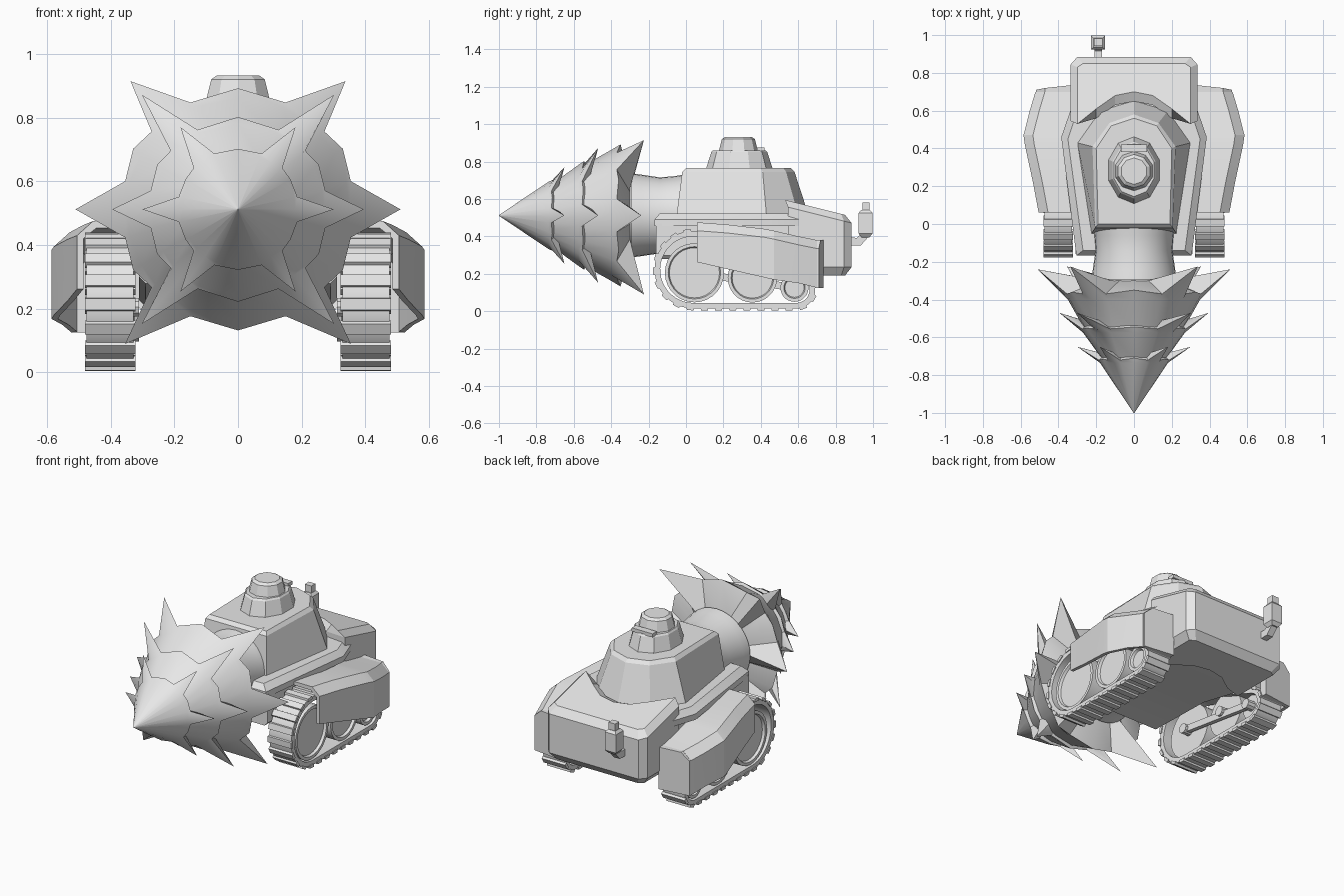
import bpy, bmesh, math
from mathutils import Vector as V

if "Cube" in bpy.data.objects:
    bpy.data.objects.remove(bpy.data.objects["Cube"])

metal = bpy.data.materials.new("plain_grey")
metal.diffuse_color = (0.8, 0.8, 0.8, 1)
metal.use_nodes = True
metal.node_tree.nodes["Principled BSDF"].inputs["Base Color"].default_value = metal.diffuse_color


def finish(name, bm, angle=28):
    bmesh.ops.recalc_face_normals(bm, faces=bm.faces)
    me = bpy.data.meshes.new(name)
    bm.to_mesh(me)
    bm.free()
    me.materials.append(metal)
    me.shade_smooth()
    me.set_sharp_from_angle(angle=math.radians(angle))
    ob = bpy.data.objects.new(name, me)
    bpy.context.collection.objects.link(ob)
    return ob


def add_loft(bm, rings, closed=False):
    rows = [[bm.verts.new(p) for p in r] for r in rings]
    n = len(rows[0])
    pairs = list(zip(rows, rows[1:])) + ([(rows[-1], rows[0])] if closed else [])
    for a, b in pairs:
        for i in range(n):
            j = (i + 1) % n
            bm.faces.new((a[i], a[j], b[j], b[i]))
    if not closed:
        bm.faces.new(rows[0])
        bm.faces.new(rows[-1])


def loft(name, rings, closed=False, angle=28):
    bm = bmesh.new()
    add_loft(bm, rings, closed)
    return finish(name, bm, angle)


def outline(half, z):
    """Mirror a half outline across x=0; z is a number or a function of y."""
    full = half + [(-x, y) for x, y in reversed(half) if x > 0]
    return [V((x, y, z(y) if callable(z) else z)) for x, y in full]


def lathe(name, profile, centre, axis, n=24, sx=1, turn=0.0, angle=28):
    rings = []
    for t, r in profile:
        ring = []
        for i in range(n):
            a = 2 * math.pi * (i + turn) / n
            u, w = r * math.cos(a), r * math.sin(a)
            ring.append(V(centre) + {'X': V((t, u, w)), 'Y': V((u, t, w)),
                                     'Z': V((u * sx, w, t))}[axis])
        rings.append(ring)
    return loft(name, rings, angle=angle)


def box(name, x0, x1, y0, y1, z0, z1):
    return loft(name, [[V((x, y, z)) for x, y in
                        ((x0, y0), (x1, y0), (x1, y1), (x0, y1))] for z in (z0, z1)])


# Drill: three nested round cones, each with a six-spiked flared rim
AXIS_Z = 0.512


def drill_stage(name, front, shoulder, quad, back):
    upper = quad + [(180 - a, r, y) for a, r, y in reversed(quad[:-1])]
    rim = upper + [(360 - a, r * (1.05 if r > .5 else 1), y)
                   for a, r, y in reversed(upper[1:-1])]

    def ring(fix=None):
        out = []
        for a, r, y in rim:
            if fix:
                y, r = fix
            c = math.radians(a)
            out.append(V((r * math.cos(c), y, AXIS_Z + r * math.sin(c))))
        return out
    loft(name, [ring(front), ring(shoulder), ring(), ring(back)], angle=35)


drill_stage("drill_tip", (-1.0, 0.002), (-.735, .18),
            [(0, .30, -.65), (12, .19, -.72), (30, .19, -.715), (43, .19, -.72),
             (55, .315, -.65), (67, .19, -.72), (90, .19, -.71)], (-.69, .15))
drill_stage("drill_middle", (-.72, .165), (-.575, .27),
            [(0, .395, -.47), (12, .28, -.555), (29, .29, -.55), (41, .28, -.555),
             (50, .47, -.47), (63, .28, -.555), (90, .29, -.545)], (-.52, .24))
drill_stage("drill_base", (-.56, .26), (-.40, .35),
            [(0, .51, -.24), (14, .365, -.37), (30, .38, -.36), (42, .365, -.37),
             (50, .525, -.225), (66, .367, -.37), (90, .38, -.35)], (-.30, .19))
lathe("drill_neck", [(-.32, .19), (-.295, .19), (-.295, .225), (-.24, .218),
                     (-.14, .203), (-.06, .21), (.06, .23)],
      (0, 0, AXIS_Z), 'Y', 32)

# Hull with a belly that drops towards the rear, and a wider deck above the tracks
loft("lower_hull", [[V((x, y, z)) for x, z in ((-.31, .47), (.31, .47), (.31, zb + .02),
                                               (.29, zb), (-.29, zb), (-.31, zb + .02))]
                    for y, zb in ((-.16, .28), (.25, .27), (.58, .2), (.76, .2))])
deck = [(.305, -.168), (.385, .46), (.33, .62), (.32, .70)]
deck_in = [(.27, -.14), (.35, .45), (.30, .60), (.29, .68)]
loft("deck", [outline(deck, .455), outline(deck, .49), outline(deck_in, .522)])

# Sloped cabin with a pointed back
cab0 = [(.225, -.05), (.30, .43), (.18, .60), (0, .655)]
cab1 = [(.205, -.02), (.22, .41), (.13, .535), (0, .58)]
cab2 = [(.19, .0), (.20, .40), (.12, .52), (0, .56)]
loft("cabin", [outline(cab0, .515), outline(cab1, .745), outline(cab2, .765)], angle=10)

# Turret, cupola and rear sight
lathe("turret", [(.755, .18), (.85, .15), (.86, .14)], (0, .285, 0), 'Z', 10, .8, .5, 15)
lathe("cupola", [(.855, .105), (.92, .088), (.932, .07)], (0, .28, 0), 'Z', 10, 1, .5, 15)
box("rear_sight", -.07, .07, .38, .42, .855, .876)

# Rear engine box, with a sloping notch round the cabin and bevelled edges
out = [(.335, .545), (.335, .845), (.30, .885)]
inn = [(.30, .53), (.30, .83), (.27, .85)]
notch = [(0, .70), (.10, .68), (.20, .61)]
notch_low = [(x, y - .05) for x, y in notch]
slope = lambda y: .59 - .25 * (y - .55)
loft("engine_box", [outline(notch_low + inn, .19), outline(notch_low + out, .235),
                    outline(notch_low + out, lambda y: slope(y) - .035),
                    outline(notch + inn, slope)], angle=15)

# Exhaust stack on the back
lathe("exhaust_body", [(.395, .03), (.415, .052), (.525, .052), (.54, .034)],
      (-.19, .96, 0), 'Z', 4, 1, .5)
box("exhaust_cap", -.212, -.168, .943, .982, .535, .582)
loft("exhaust_elbow", [[V((-.19 + dx, y + k * a, z + k * b)) for dx, k in
                        ((-.02, -1), (.02, -1), (.02, 1), (-.02, 1))]
                       for y, z, a, b in ((.87, .372, 0, .022), (.925, .372, -.01, .02),
                                          (.96, .41, -.022, .005))])

# Track loop: two arcs joined by tangents, in (y, z)
FRONT, REAR = (V((.04, .222)), .208), (V((.59, .115)), .101)
gap = REAR[0] - FRONT[0]
base = math.atan2(gap.y, gap.x)
phi = math.acos((FRONT[1] - REAR[1]) / gap.length)
loop = []
for (c, r), a0, a1, n in ((FRONT, base + phi, base - phi + 2 * math.pi, 24),
                          (REAR, base - phi, base + phi, 12)):
    for i in range(n + 1):
        a = a0 + (a1 - a0) * i / n
        loop.append((c, r, V((math.cos(a), math.sin(a)))))
outer = [c + d * r for c, r, d in loop]
inner = [c + d * (r - .03) for c, r, d in loop]


def sample(s):
    """Point and direction at distance s along the track."""
    for i, p in enumerate(outer):
        q = outer[(i + 1) % len(outer)]
        seg = (q - p).length
        if s <= seg:
            t = (q - p) / seg
            return p + t * s, t
        s -= seg
    return outer[0], (outer[1] - outer[0]).normalized()


total = sum((outer[(i + 1) % len(outer)] - p).length for i, p in enumerate(outer))
PADS = 28

for s, side in ((1, "right"), (-1, "left")):
    loft(side + "_track_belt",
         [[V((s * x, p.x, p.y)) for x, p in ((.328, o), (.475, o), (.475, i), (.328, i))]
          for o, i in zip(outer, inner)], closed=True)

    bm = bmesh.new()
    for k in range(PADS):
        p, t = sample(total * (k + .5) / PADS)
        n = V((t.y, -t.x))
        add_loft(bm, [[V((s * x, *(p + t * u * w + n * h))) for x, u in
                       ((.322, -1), (.48, -1), (.48, 1), (.322, 1))]
                      for h, w in ((-.008, .022), (.01, .018))])
    finish(side + "_track_pads", bm)

    # Wheels with a raised rim, plus axles
    for name, y, z, r in (("front", .045, .205, .158), ("middle", .355, .178, .132),
                          ("rear", .58, .125, .075)):
        lathe(f"{side}_{name}_wheel",
              [(s * x, q) for x, q in ((.36, r - .02), (.36, r), (.465, r), (.465, r - .018),
                                       (.45, r - .024), (.45, r * .3))], (0, y, z), 'X', 28)
        lathe(f"{side}_{name}_axle", [(s * .31, .03), (s * .365, .03)], (0, y, z), 'X', 10)
    loft(side + "_axle_beam", [[V((s * x, y, z + h)) for x, h in
                                ((.325, -.02), (.35, -.02), (.35, .02), (.325, .02))]
                               for y, z in ((.045, .205), (.58, .125))])

    # Fender shell: bulging outer wall with a chamfered top
    rings = []
    for y, xo, zt, zb in ((.06, .505, .475, .262), (.22, .535, .463, .225),
                          (.42, .578, .44, .18), (.47, .585, .43, .168),
                          (.60, .552, .40, .15), (.70, .522, .38, .125)):
        sec = ((.33, zt), (xo - .05, zt), (xo, zt - .045), (xo, zb),
               (xo - .02, zb), (xo - .02, zt - .055), (xo - .06, zt - .022), (.33, zt - .022))
        rings.append([V((s * x, y, z)) for x, z in sec])
    loft(side + "_fender", rings, angle=10)
    # Rear mudguard, swept back towards the hull
    loft(side + "_mudguard", [[V((s * x, y + d * k, z)) for x, z, k in
                               ((.33, .38, 1), (.47, .38, .4), (.52, .335, 0),
                                (.52, .125, 0), (.33, .125, 1))]
                              for y, d in ((.69, .0), (.71, .025))])
